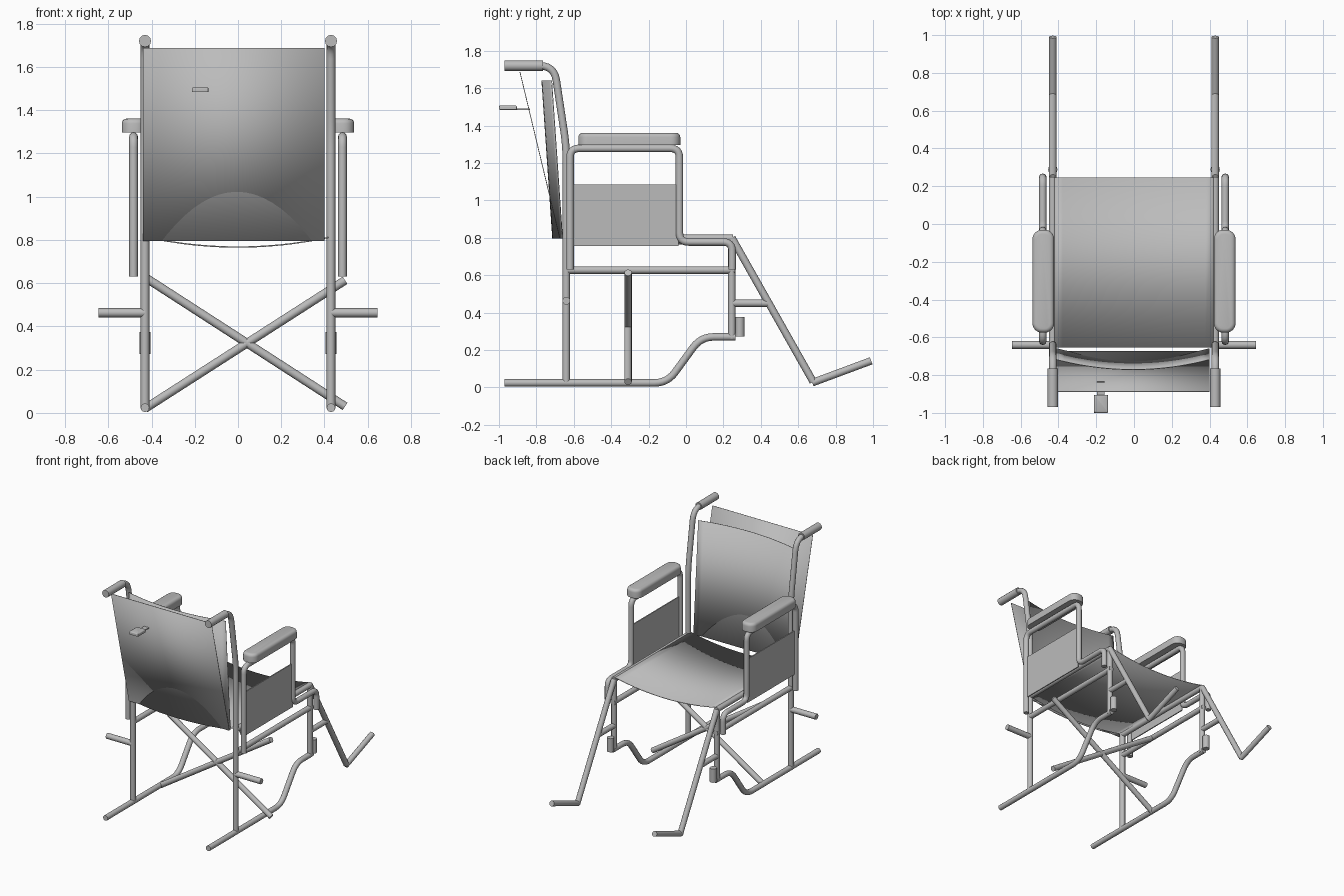
import bpy, bmesh, math
from mathutils import Vector

cube = bpy.data.objects.get("Cube")
if cube:
    bpy.data.objects.remove(cube, do_unlink=True)

grey = bpy.data.materials.new("plain grey")
grey.use_nodes = True
grey.diffuse_color = (0.5, 0.5, 0.5, 1)
grey.node_tree.nodes["Principled BSDF"].inputs["Base Color"].default_value = (0.5, 0.5, 0.5, 1)


def add_mesh(name, mesh):
    obj = bpy.data.objects.new(name, mesh)
    bpy.context.collection.objects.link(obj)
    mesh.materials.clear()
    mesh.materials.append(grey)
    bpy.ops.object.select_all(action="DESELECT")
    obj.select_set(True)
    bpy.context.view_layer.objects.active = obj
    bpy.ops.object.shade_smooth_by_angle(angle=math.radians(40))
    return obj


def fillet(points, radius, steps=6):
    """Round the inner corners of a path."""
    pts = [Vector(p) for p in points]
    if not radius:
        return pts
    out = [pts[0]]
    for a, b, c in zip(pts, pts[1:], pts[2:]):
        start = b + (a - b).normalized() * radius
        end = b + (c - b).normalized() * radius
        for i in range(steps + 1):
            t = i / steps
            out.append(start * (1 - t) ** 2 + b * 2 * t * (1 - t) + end * t * t)
    return out + [pts[-1]]


def tube(name, points, radius=0.02, bend=0):
    """Sweep a round, capped tube along a path."""
    path = fillet(points, bend)
    curve = bpy.data.curves.new(name + " path", "CURVE")
    curve.dimensions = "3D"
    curve.bevel_depth = radius
    curve.bevel_resolution = 4
    curve.use_fill_caps = True
    spline = curve.splines.new("POLY")
    spline.points.add(len(path) - 1)
    for point, co in zip(spline.points, path):
        point.co = (*co, 1)
    temp = bpy.data.objects.new(name + " path", curve)
    bpy.context.collection.objects.link(temp)
    deps = bpy.context.evaluated_depsgraph_get()
    mesh = bpy.data.meshes.new_from_object(temp.evaluated_get(deps))
    mesh.name = name
    bpy.data.objects.remove(temp, do_unlink=True)
    return add_mesh(name, mesh)


def side_tube(name, x, points, radius=0.02, bend=0):
    """Tube lying in the plane at x, from (y, z) points."""
    return tube(name, [(x, y, z) for y, z in points], radius, bend)


def sheet(name, surface, columns, thickness):
    """Cloth strip: surface(u, v) gives a point for u and v in 0..1."""
    bm = bmesh.new()
    rows = [[bm.verts.new(surface(i / columns, v)) for i in range(columns + 1)] for v in (0, 1)]
    for i in range(columns):
        bm.faces.new((rows[0][i], rows[0][i + 1], rows[1][i + 1], rows[1][i]))
    mesh = bpy.data.meshes.new(name)
    bm.to_mesh(mesh)
    bm.free()
    obj = add_mesh(name, mesh)
    solid = obj.modifiers.new("thickness", "SOLIDIFY")
    solid.thickness = thickness
    solid.offset = 0
    return obj


def box(name, center, size, upright=0, edge=0):
    """Box with optional rounded vertical corners and top rim."""
    bm = bmesh.new()
    bmesh.ops.create_cube(bm, size=1)
    for v in bm.verts:
        v.co = Vector(a * b for a, b in zip(v.co, size)) + Vector(center)
    if upright:
        edges = [e for e in bm.edges if abs(e.verts[0].co.z - e.verts[1].co.z) > size[2] / 2]
        bmesh.ops.bevel(bm, geom=edges, offset=upright, segments=6, profile=0.5, affect="EDGES")
    if edge:
        top = center[2] + size[2] / 2 - 0.001
        edges = [e for e in bm.edges if all(v.co.z > top for v in e.verts)]
        bmesh.ops.bevel(bm, geom=edges, offset=edge, segments=4, profile=0.5, affect="EDGES")
    mesh = bpy.data.meshes.new(name)
    bm.to_mesh(mesh)
    bm.free()
    return add_mesh(name, mesh)


# Side frames
for label, s in (("left", 1), ("right", -1)):
    inner, outer = s * 0.43, s * 0.483
    side_tube(label + "_back_post", inner,
              [(-0.64, 0.02), (-0.64, 1.29), (-0.705, 1.72), (-0.8, 1.72)], bend=0.08)
    side_tube(label + "_push_grip", inner, [(-0.97, 1.72), (-0.765, 1.72)], 0.028)
    side_tube(label + "_base_rail", inner,
              [(-0.97, 0.024), (-0.1, 0.024), (0.08, 0.27), (0.265, 0.27)], bend=0.07)
    side_tube(label + "_front_post", inner, [(0.245, 0.26), (0.245, 0.8)])
    side_tube(label + "_middle_rail", inner, [(-0.64, 0.627), (0.262, 0.627)])
    side_tube(label + "_seat_rail", inner, [(-0.64, 0.797), (0.25, 0.797)])
    side_tube(label + "_leg_rest", inner, [(0.245, 0.8), (0.68, 0.03)])
    side_tube(label + "_foot_bar", inner, [(0.675, 0.025), (0.99, 0.142)])
    side_tube(label + "_leg_rest_strut", inner, [(0.25, 0.45), (0.44, 0.45)])
    side_tube(label + "_caster_socket", inner, [(0.288, 0.272), (0.288, 0.375)], 0.025)
    tube(label + "_axle", [(inner, -0.64, 0.463), (s * 0.645, -0.64, 0.463)], 0.021)

    # Armrest loop, pad and skirt guard
    side_tube(label + "_arm_loop", outer,
              [(-0.62, 0.63), (-0.62, 1.278), (-0.035, 1.278), (-0.035, 0.777),
               (0.247, 0.777), (0.247, 0.63)], bend=0.05)
    box(label + "_arm_pad", (s * 0.48, -0.303, 1.328), (0.115, 0.545, 0.065), 0.05, 0.022)
    box(label + "_skirt_guard", (outer, -0.33, 0.92), (0.008, 0.58, 0.33))

# Folding cross brace
tube("cross_brace_rising", [(-0.43, -0.31, 0.02), (0.495, -0.31, 0.613)])
tube("cross_brace_falling", [(-0.43, -0.31, 0.627), (0.495, -0.31, 0.03)])


def bow(u):
    return 1 - (2 * u - 1) ** 2


# Sagging seat, bowed backrest and flat rear cover
sheet("seat", lambda u, v: (-0.42 + 0.84 * u, -0.655 + 0.9 * v, 0.812 - 0.045 * bow(u)), 20, 0.006)
sheet("backrest", lambda u, v: (-0.41 + 0.81 * u, -0.66 - 0.058 * v - 0.053 * bow(u),
                                0.795 + 0.845 * v), 20, 0.004)
sheet("rear_cover", lambda u, v: (-0.44 + 0.84 * u, -0.674 - 0.214 * v, 0.795 + 0.892 * v), 1, 0.004)

# Pull tab on the rear cover
box("tab_strap", (-0.175, -0.915, 1.487), (0.04, 0.16, 0.006))
box("tab_end", (-0.175, -0.952, 1.496), (0.076, 0.096, 0.022), 0.005, 0.008)
